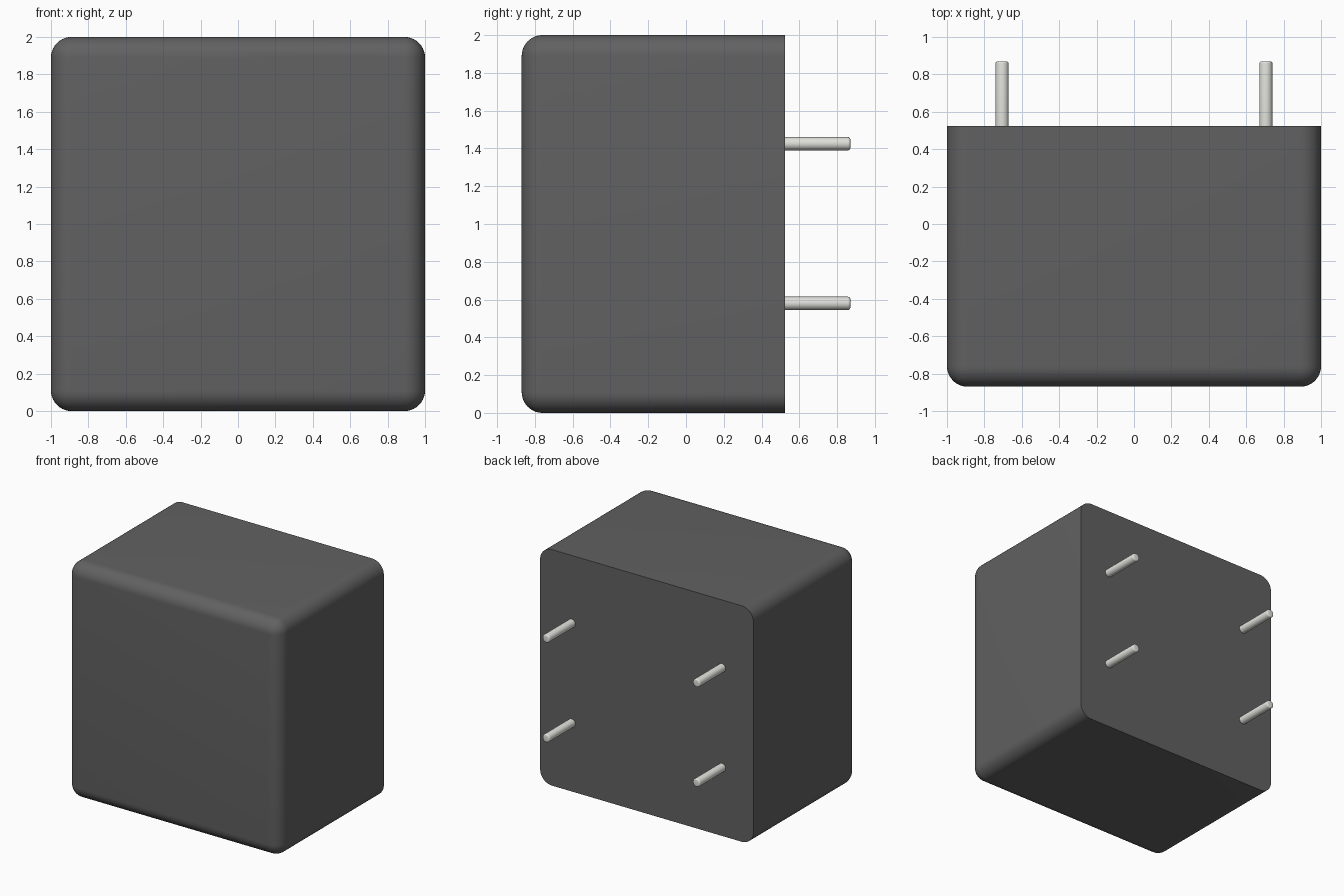
import bpy, bmesh, math
from mathutils import Matrix

if "Cube" in bpy.data.objects:
    bpy.data.objects.remove(bpy.data.objects["Cube"])

BACK = 0.525


def material(name, value):
    mat = bpy.data.materials.new(name)
    mat.diffuse_color = (*value, 1)
    mat.use_nodes = True
    mat.node_tree.nodes["Principled BSDF"].inputs["Base Color"].default_value = mat.diffuse_color
    return mat


def finish(bm, name, mat):
    bmesh.ops.recalc_face_normals(bm, faces=bm.faces)
    mesh = bpy.data.meshes.new(name)
    bm.to_mesh(mesh)
    bm.free()
    obj = bpy.data.objects.new(name, mesh)
    bpy.context.collection.objects.link(obj)
    mesh.materials.append(mat)
    bpy.ops.object.select_all(action='DESELECT')
    obj.select_set(True)
    bpy.context.view_layer.objects.active = obj
    bpy.ops.object.shade_smooth_by_angle(angle=math.radians(35))
    return obj


dark = material("dark_plastic", (0.12, 0.12, 0.12))
metal = material("pin_metal", (0.75, 0.75, 0.71))

# Case: rounded front and side edges, sharp flat back
bm = bmesh.new()
bmesh.ops.create_cube(bm, size=1, matrix=Matrix.Translation((0, (BACK - 0.87) / 2, 1))
                      @ Matrix.Diagonal((2, BACK + 0.87, 2, 1)))
rounded = [e for e in bm.edges if not all(v.co.y > 0 for v in e.verts)]
bmesh.ops.bevel(bm, geom=rounded, offset=0.11, segments=10, profile=0.5, affect='EDGES')
finish(bm, "case", dark)

# Four pins on the back with softened tips
for x in (-0.705, 0.705):
    for z in (0.58, 1.425):
        bm = bmesh.new()
        length = 0.87 - BACK
        bmesh.ops.create_cone(bm, cap_ends=True, segments=32, radius1=0.035, radius2=0.035,
                              depth=length, matrix=Matrix.Translation((x, BACK + length / 2, z))
                              @ Matrix.Rotation(math.pi / 2, 4, 'X'))
        tip = [e for e in bm.edges if all(v.co.y > 0.86 for v in e.verts)]
        bmesh.ops.bevel(bm, geom=tip, offset=0.012, segments=4, profile=0.5, affect='EDGES')
        finish(bm, "pin", metal)
